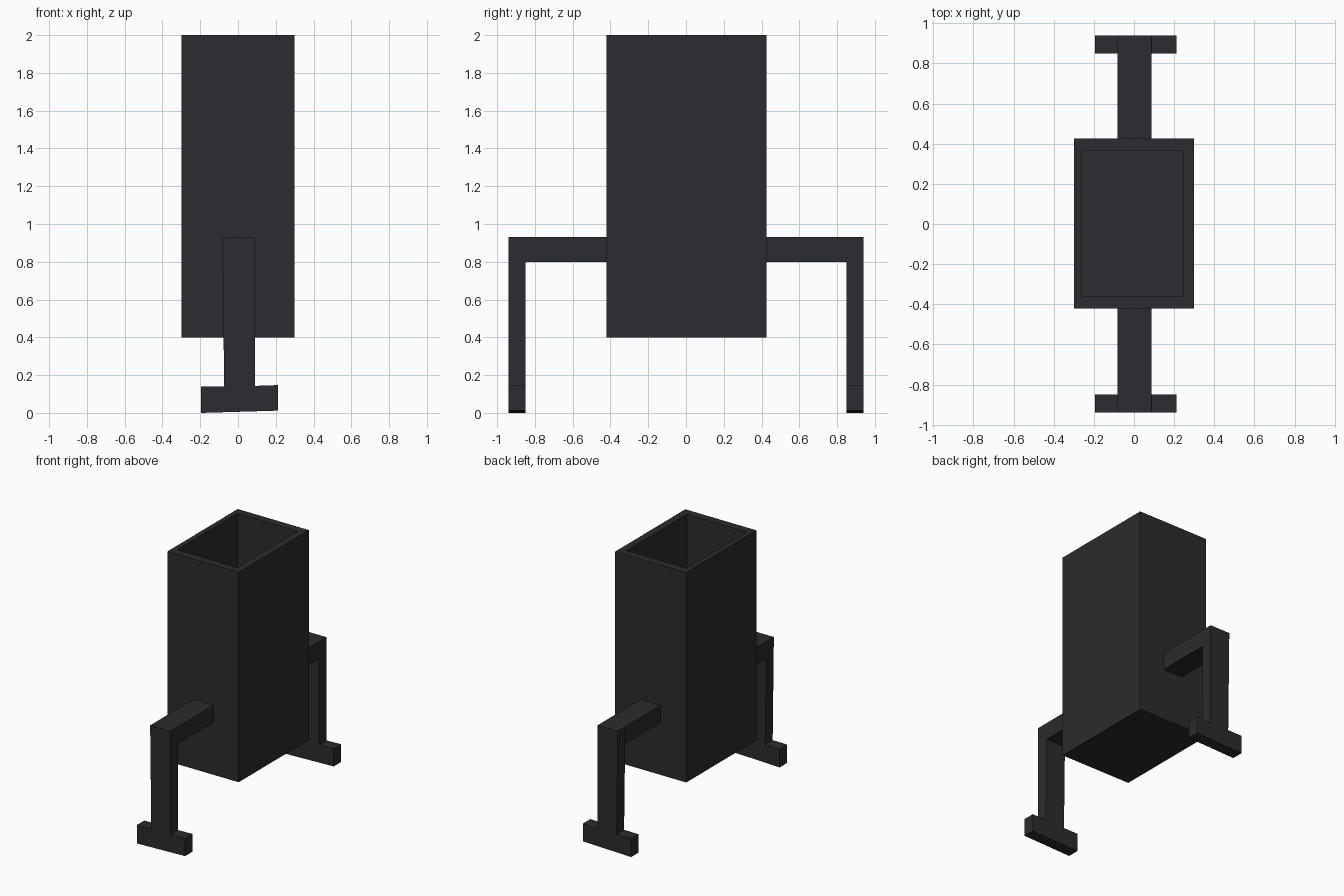
import bpy, bmesh

if "Cube" in bpy.data.objects:
    bpy.data.objects.remove(bpy.data.objects["Cube"])

mat = bpy.data.materials.new("dark_plastic")
mat.diffuse_color = (0.025, 0.024, 0.029, 1)
mat.use_nodes = True
mat.node_tree.nodes["Principled BSDF"].inputs["Base Color"].default_value = mat.diffuse_color


def finish(name, bm):
    bmesh.ops.recalc_face_normals(bm, faces=bm.faces)
    mesh = bpy.data.meshes.new(name)
    bm.to_mesh(mesh)
    bm.free()
    mesh.materials.append(mat)
    obj = bpy.data.objects.new(name, mesh)
    bpy.context.collection.objects.link(obj)
    return obj


def box_bm(x0, x1, y0, y1, z0, z1):
    bm = bmesh.new()
    bmesh.ops.create_cube(bm, size=1)
    for v in bm.verts:
        v.co = (x0 if v.co.x < 0 else x1,
                y0 if v.co.y < 0 else y1,
                z0 if v.co.z < 0 else z1)
    return bm


# Open-topped body: inset the top face for the rim, then sink it into a cavity
bm = box_bm(-0.30, 0.30, -0.42, 0.425, 0.40, 2.0)
bm.faces.ensure_lookup_table()
top = max(bm.faces, key=lambda f: f.calc_center_median().z)
bmesh.ops.inset_individual(bm, faces=[top], thickness=0.05)
for v in top.verts:
    v.co.x = -0.26 if v.co.x < 0 else 0.245
    v.co.y = -0.36 if v.co.y < 0 else 0.365
cavity = bmesh.ops.extrude_discrete_faces(bm, faces=[top])["faces"][0]
bmesh.ops.translate(bm, verts=cavity.verts, vec=(0, 0, -1.54))
finish("body", bm)

# Leg with T-shaped foot, as a front profile extruded in depth
LEG = [(-0.083, 0.93), (0.087, 0.93), (0.09, 0.143), (0.212, 0.147),
       (0.212, 0.012), (-0.195, 0.0), (-0.195, 0.14), (-0.073, 0.141)]

for side, label in ((-1, "front"), (1, "back")):
    # Horizontal arm from the body to the leg
    y0, y1 = sorted((side * 0.42, side * 0.85))
    finish(label + "_arm", box_bm(-0.083, 0.087, y0, y1, 0.80, 0.93))

    bm = bmesh.new()
    face = bm.faces.new([bm.verts.new((x, side * 0.85, z)) for x, z in LEG])
    out = bmesh.ops.extrude_face_region(bm, geom=[face], use_keep_orig=True)["geom"]
    verts = [g for g in out if isinstance(g, bmesh.types.BMVert)]
    bmesh.ops.translate(bm, verts=verts, vec=(0, side * 0.09, 0))
    finish(label + "_leg", bm)
